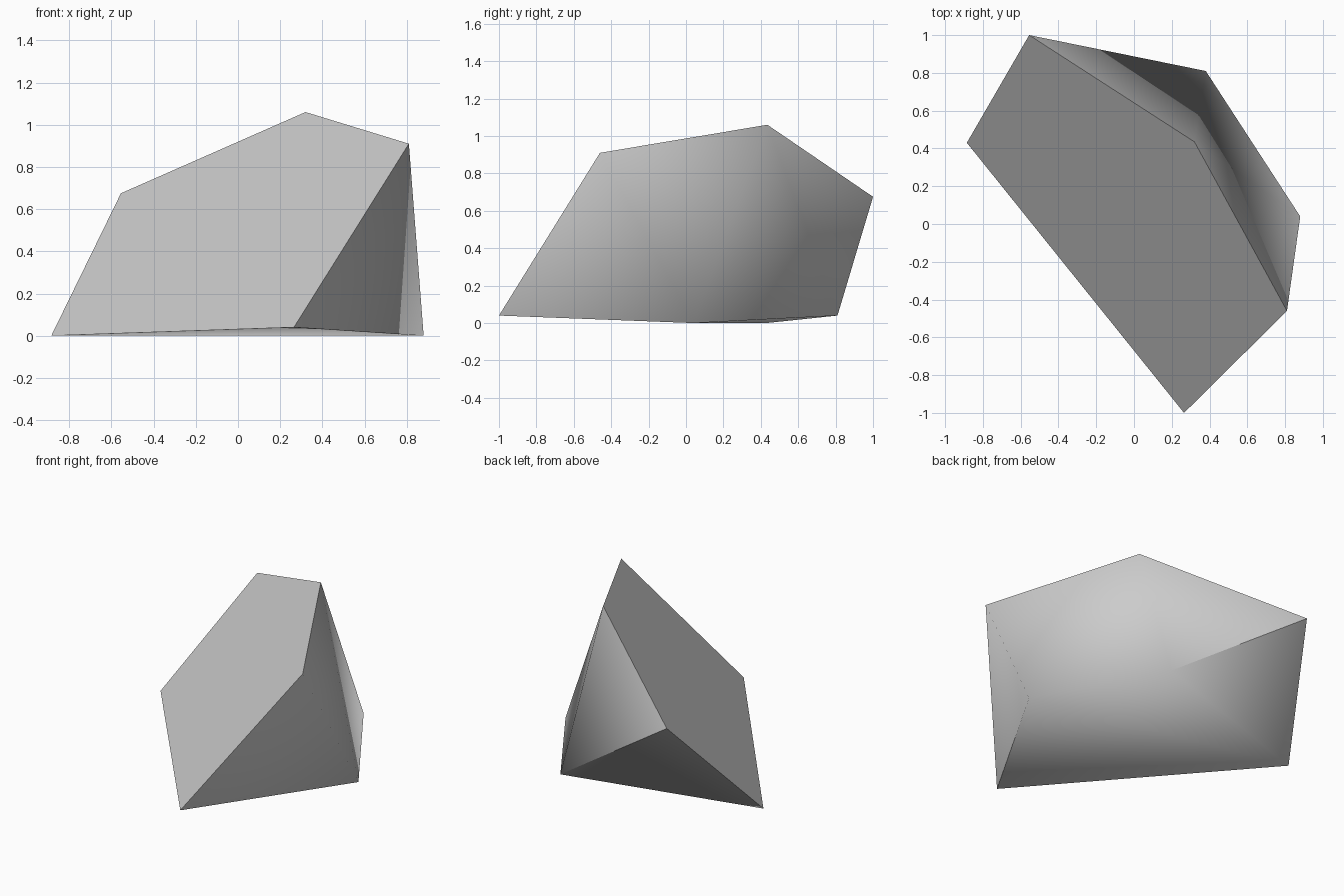
import bpy
import bmesh

old = bpy.data.objects.get("Cube")
if old:
    bpy.data.objects.remove(old, do_unlink=True)

# Single stone colour
stone = bpy.data.materials.new("stone_grey")
stone.use_nodes = True
stone.diffuse_color = (0.6, 0.6, 0.6, 1)
shader = next(n for n in stone.node_tree.nodes if n.type == 'BSDF_PRINCIPLED')
shader.inputs["Base Color"].default_value = stone.diffuse_color
shader.inputs["Roughness"].default_value = 0.8

# Corners of the rock: A-E outline the flat split face, F and G are the back foot
corners = {
    "A": (-0.885, 0.43, 0.0),
    "B": (-0.555, 1.0, 0.675),
    "C": (0.32, 0.435, 1.06),
    "D": (0.81, -0.46, 0.91),
    "E": (0.265, -1.0, 0.04),
    "F": (0.38, 0.81, 0.04),
    "G": (0.88, 0.04, 0.0),
}
# Split face, then end, back wall, other end and underside
faces = ["ABCDE", "EDG", "CDG", "CFG", "BCF", "ABF", "AGF", "AEG"]
# Crisp edges: the rim of the split face and one edge at each end
crisp = {frozenset(e) for e in ("AB", "BC", "CD", "DE", "EA", "BF", "EG")}

bm = bmesh.new()
verts = {name: bm.verts.new(co) for name, co in corners.items()}
names = {v: name for name, v in verts.items()}
for f in faces:
    bm.faces.new([verts[c] for c in f]).smooth = True
bmesh.ops.recalc_face_normals(bm, faces=bm.faces)
for e in bm.edges:
    e.smooth = frozenset(names[v] for v in e.verts) not in crisp

mesh = bpy.data.meshes.new("split_rock")
bm.to_mesh(mesh)
bm.free()
mesh.materials.append(stone)
rock = bpy.data.objects.new("split_rock", mesh)
bpy.context.collection.objects.link(rock)
